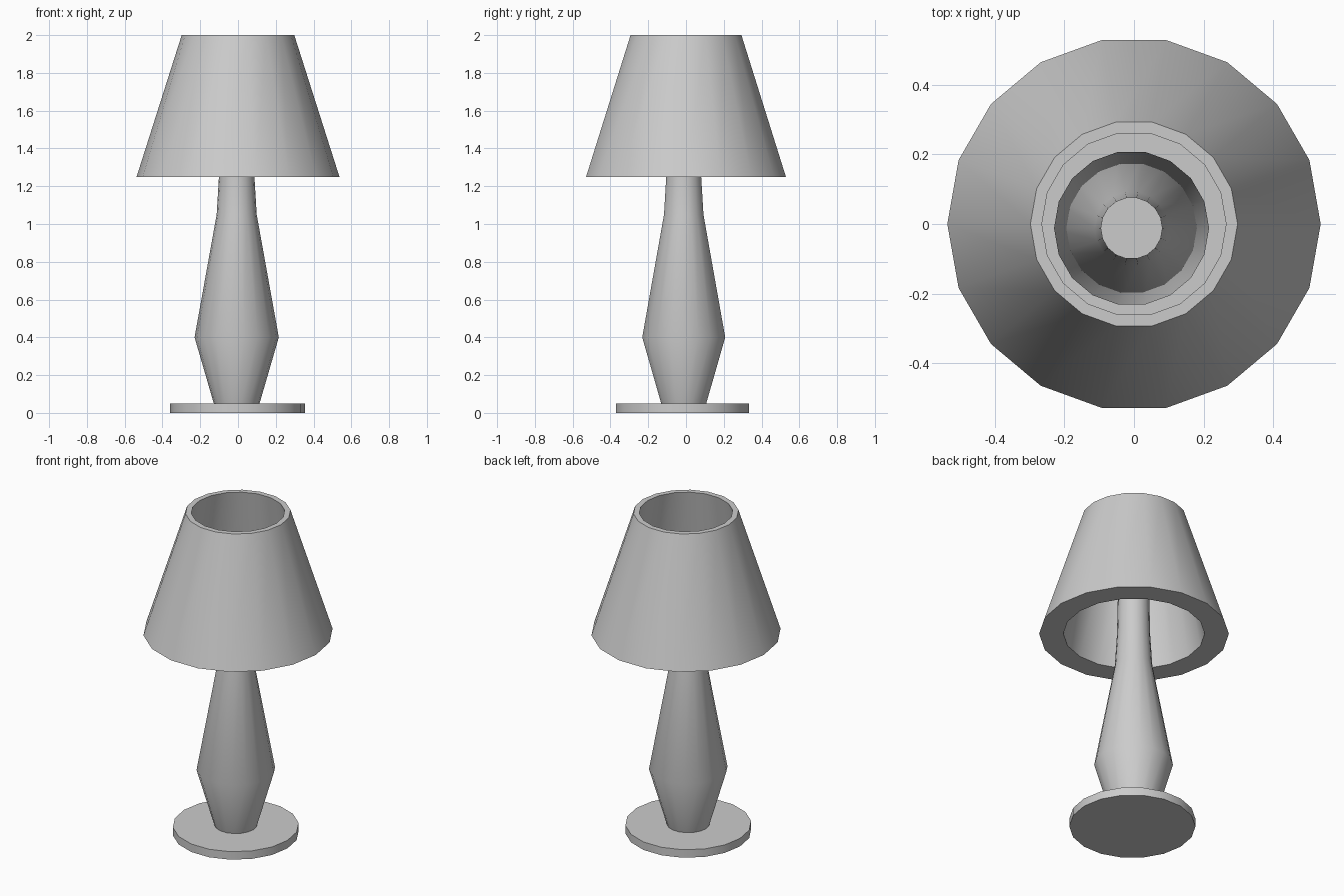
import bpy
import bmesh
from math import cos, sin, tau, radians

if "Cube" in bpy.data.objects:
    bpy.data.objects.remove(bpy.data.objects["Cube"], do_unlink=True)

SIDES = 18

# Single plain grey finish
GREY = (0.6, 0.6, 0.6, 1.0)
grey = bpy.data.materials.new("plain_grey")
grey.use_nodes = True
grey.diffuse_color = GREY
grey.node_tree.nodes["Principled BSDF"].inputs["Base Color"].default_value = GREY


def lathe(name, profile, centre=(0, 0), closed=False):
    """Revolve (radius, height) points; cap both ends, or close into a tube."""
    bm = bmesh.new()
    rings = [[bm.verts.new((centre[0] + r * cos(tau * i / SIDES),
                            centre[1] + r * sin(tau * i / SIDES), z))
              for i in range(SIDES)] for r, z in profile]
    pairs = list(zip(rings, rings[1:]))
    if closed:
        pairs.append((rings[-1], rings[0]))
    else:
        bm.faces.new(rings[0])
        bm.faces.new(rings[-1])
    for low, high in pairs:
        for i in range(SIDES):
            j = (i + 1) % SIDES
            bm.faces.new((low[i], low[j], high[j], high[i]))
    bmesh.ops.recalc_face_normals(bm, faces=bm.faces)
    mesh = bpy.data.meshes.new(name)
    bm.to_mesh(mesh)
    bm.free()
    mesh.materials.append(grey)
    obj = bpy.data.objects.new(name, mesh)
    bpy.context.collection.objects.link(obj)
    bpy.ops.object.select_all(action='DESELECT')
    obj.select_set(True)
    bpy.context.view_layer.objects.active = obj
    bpy.ops.object.shade_smooth_by_angle(angle=radians(30))
    return obj


# Flat round foot
lathe("base", [(0.357, 0), (0.357, 0.05)], (-0.003, -0.018))

# Swelling body that narrows into a neck inside the shade
lathe("stem", [(0.121, 0.05), (0.223, 0.4), (0.106, 1.05),
               (0.094, 1.25), (0.089, 1.5)], (-0.007, -0.012))

# Open tapered shade with a thick wall
lathe("shade", [(0.537, 1.25), (0.298, 2.0), (0.265, 2.0), (0.4, 1.25)],
      closed=True)
